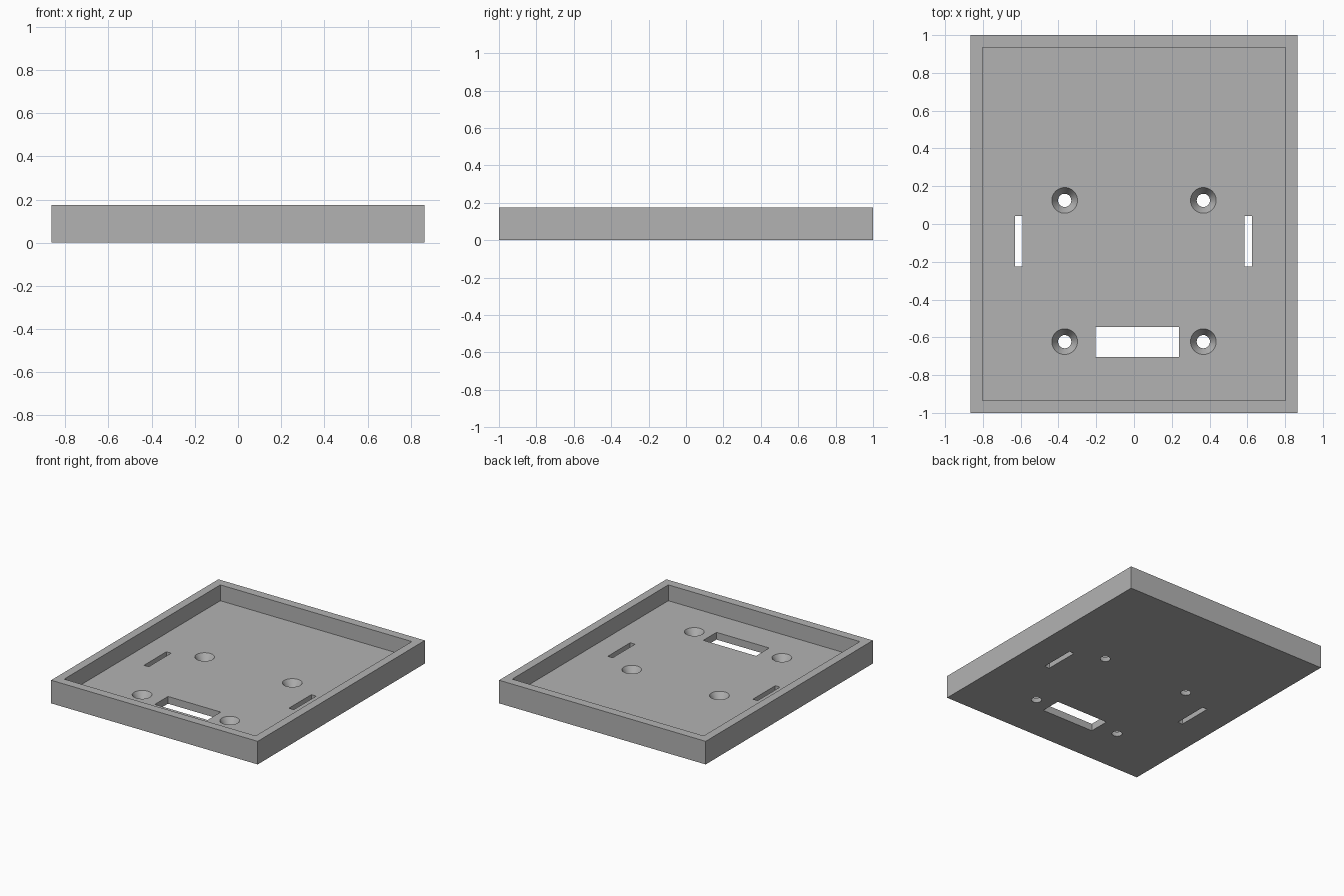
import bpy
import math

if "Cube" in bpy.data.objects:
    bpy.data.objects.remove(bpy.data.objects["Cube"])

HEIGHT, FLOOR = 0.175, 0.055

grey = bpy.data.materials.new("plain grey")
grey.diffuse_color = (0.45, 0.45, 0.45, 1)
grey.use_nodes = True
grey.node_tree.nodes["Principled BSDF"].inputs["Base Color"].default_value = grey.diffuse_color


def box(name, x0, x1, y0, y1, z0, z1):
    bpy.ops.mesh.primitive_cube_add(
        size=1, location=((x0 + x1) / 2, (y0 + y1) / 2, (z0 + z1) / 2))
    ob = bpy.context.object
    ob.name = name
    ob.scale = (x1 - x0, y1 - y0, z1 - z0)
    bpy.ops.object.transform_apply(location=False, rotation=False, scale=True)
    ob.data.materials.append(grey)
    return ob


def cut(target, cutter):
    mod = target.modifiers.new(cutter.name, 'BOOLEAN')
    mod.operation = 'DIFFERENCE'
    mod.solver = 'EXACT'
    mod.object = cutter
    bpy.context.view_layer.objects.active = target
    bpy.ops.object.modifier_apply(modifier=mod.name)
    bpy.data.objects.remove(cutter, do_unlink=True)


# Shallow tray with a rim
tray = box("tray", -0.865, 0.865, -1, 1, 0, HEIGHT)
cut(tray, box("pocket", -0.802, 0.802, -0.934, 0.934, FLOOR, HEIGHT + 0.1))

# Cable opening and the two side slots
cut(tray, box("cable_opening", -0.205, 0.237, -0.703, -0.545, -0.1, 0.12))
cut(tray, box("left_slot", -0.63, -0.59, -0.225, 0.043, -0.1, 0.12))
cut(tray, box("right_slot", 0.584, 0.625, -0.225, 0.043, -0.1, 0.12))

# Countersunk screw holes, tapering through the floor
R_BOTTOM, R_TOP, OVER = 0.035, 0.068, 0.01
slope = (R_TOP - R_BOTTOM) / FLOOR
for x in (-0.367, 0.367):
    for y in (0.125, -0.623):
        bpy.ops.mesh.primitive_cone_add(
            vertices=48, radius1=R_BOTTOM - slope * OVER,
            radius2=R_TOP + slope * OVER, depth=FLOOR + 2 * OVER,
            location=(x, y, FLOOR / 2))
        cone = bpy.context.object
        cone.name = "screw_hole"
        cone.data.materials.append(grey)
        cut(tray, cone)

# Smooth the hole walls, keep the box edges sharp
bpy.ops.object.select_all(action='DESELECT')
tray.select_set(True)
bpy.context.view_layer.objects.active = tray
bpy.ops.object.shade_smooth_by_angle(angle=math.radians(30))
